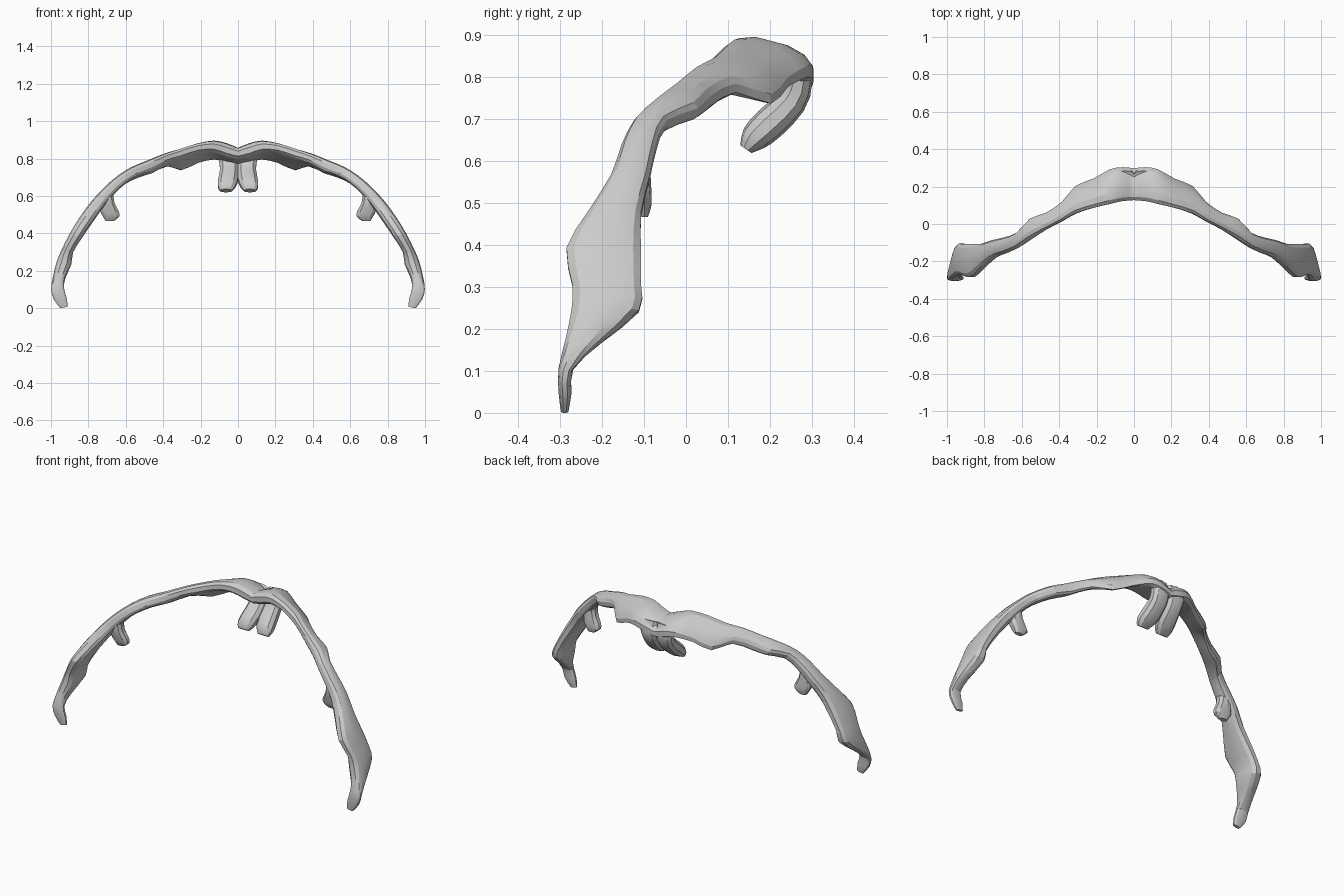
import bpy, bmesh, math
from mathutils import Vector

if "Cube" in bpy.data.objects:
    bpy.data.objects.remove(bpy.data.objects["Cube"])


def smooth_rows(rows, steps):
    """Catmull-Rom interpolation of a list of station tuples."""
    rows = [Vector(r) for r in rows]
    pts = [rows[0]] + rows + [rows[-1]]
    out = []
    for i in range(1, len(pts) - 2):
        a, b, c, d = pts[i - 1:i + 3]
        for k in range(steps):
            t = k / steps
            out.append(0.5 * (2 * b + (c - a) * t + (2 * a - 5 * b + 4 * c - d) * t ** 2
                              + (3 * b - a - 3 * c + d) * t ** 3))
    return out + [rows[-1]]


def loft(name, rings, cap_start=True):
    """Skin closed rings, cap the ends and mirror across x = 0."""
    bm = bmesh.new()
    loops = [[bm.verts.new(p) for p in ring] for ring in rings]
    n = len(loops[0])
    for a, b in zip(loops, loops[1:]):
        for i in range(n):
            j = (i + 1) % n
            bm.faces.new((a[i], a[j], b[j], b[i]))
    if cap_start:
        bm.faces.new(loops[0])
    bm.faces.new(loops[-1])
    bmesh.ops.recalc_face_normals(bm, faces=bm.faces)
    mesh = bpy.data.meshes.new(name)
    bm.to_mesh(mesh)
    bm.free()
    ob = bpy.data.objects.new(name, mesh)
    bpy.context.collection.objects.link(ob)
    mod = ob.modifiers.new("Mirror", 'MIRROR')
    mod.use_clip = True
    mod.merge_threshold = 0.002
    bpy.context.view_layer.objects.active = ob
    ob.select_set(True)
    bpy.ops.object.shade_smooth_by_angle(angle=math.radians(22))
    ob.select_set(False)


def rounded(n, power):
    """Superellipse unit outline."""
    out = []
    for i in range(n):
        a = 2 * math.pi * (i + 0.5) / n
        c, s = math.cos(a), math.sin(a)
        out.append((math.copysign(abs(c) ** power, c), math.copysign(abs(s) ** power, s)))
    return out


# Arched band: outer x, outer z, inner x, inner z, front y, back y, droop of back edge
band = [
    (0.00, .862, 0.00, .79, .125, .300, .04),
    (0.06, .887, 0.06, .80, .120, .306, .04),
    (0.13, .902, .125, .825, .105, .295, .05),
    (0.22, .888, 0.21, .825, .085, .245, .07),
    (0.32, .857, 0.30, .795, .055, .205, .08),
    (0.39, .832, .375, .775, .015, .120, .03),
    (0.48, .795, 0.46, .730, -.03, .060, .02),
    (0.57, .757, 0.53, .705, -.08, .030, .015),
    (0.64, .712, 0.60, .665, -.125, -.045, 0),
    (0.71, .652, 0.66, .610, -.155, -.07, 0),
    (0.78, .578, .715, .545, -.18, -.085, 0),
    (.845, .490, .775, .460, -.235, -.105, 0),
    (0.90, .400, 0.83, .380, -.287, -.105, 0),
    (.945, .310, 0.88, .300, -.273, -.105, 0),
    (0.97, .250, 0.89, .235, -.275, -.11, 0),
    (0.99, .170, 0.92, .165, -.290, -.20, 0),
    (1.00, .100, 0.93, .110, -.304, -.268, 0),
    (.985, .045, .915, .055, -.304, -.272, 0),
    (0.95, .000, 0.91, .008, -.298, -.28, 0),
]
rings = []
for xo, zo, xi, zi, yf, yb, drop in smooth_rows(band, 2):
    ring = []
    for u, v in rounded(12, 0.75):
        t = (v + 1) / 2
        y = (yf + yb) / 2 + u * (yb - yf) / 2
        sag = drop * ((u + 1) / 2) ** 2
        ring.append((xi + (xo - xi) * t, y, zi + (zo - zi) * t - sag))
    rings.append(ring)
loft("arched_band", rings, cap_start=False)

# Hooked centre lobes: centre x, y, z, half width, half thickness
lobe = [
    (.052, .255, .840, .060, .030),
    (.050, .268, .790, .054, .033),
    (.048, .250, .740, .050, .037),
    (.052, .200, .690, .054, .040),
    (.060, .163, .655, .050, .034),
    (.064, .143, .628, .034, .016),
]
rows = smooth_rows(lobe, 2)
rings = []
for i, (x, y, z, w, t) in enumerate(rows):
    a, b = rows[max(i - 1, 0)], rows[min(i + 1, len(rows) - 1)]
    d = Vector((b[1] - a[1], b[2] - a[2])).normalized()
    rings.append([(max(x + u * w, 0), y - v * t * d.y, z + v * t * d.x)
                  for u, v in rounded(10, 0.85)])
loft("centre_lobe", rings)

# Small hanging side tabs: centre x, y, z, half width, half depth
tab = [
    (.700, -.120, .610, .035, .035),
    (.698, -.118, .560, .040, .034),
    (.688, -.112, .520, .052, .030),
    (.678, -.108, .490, .046, .025),
    (.686, -.105, .467, .024, .014),
]
loft("side_tab", [[(x + u * w, y + v * d, z) for u, v in rounded(10, 0.85)]
                  for x, y, z, w, d in smooth_rows(tab, 2)])
